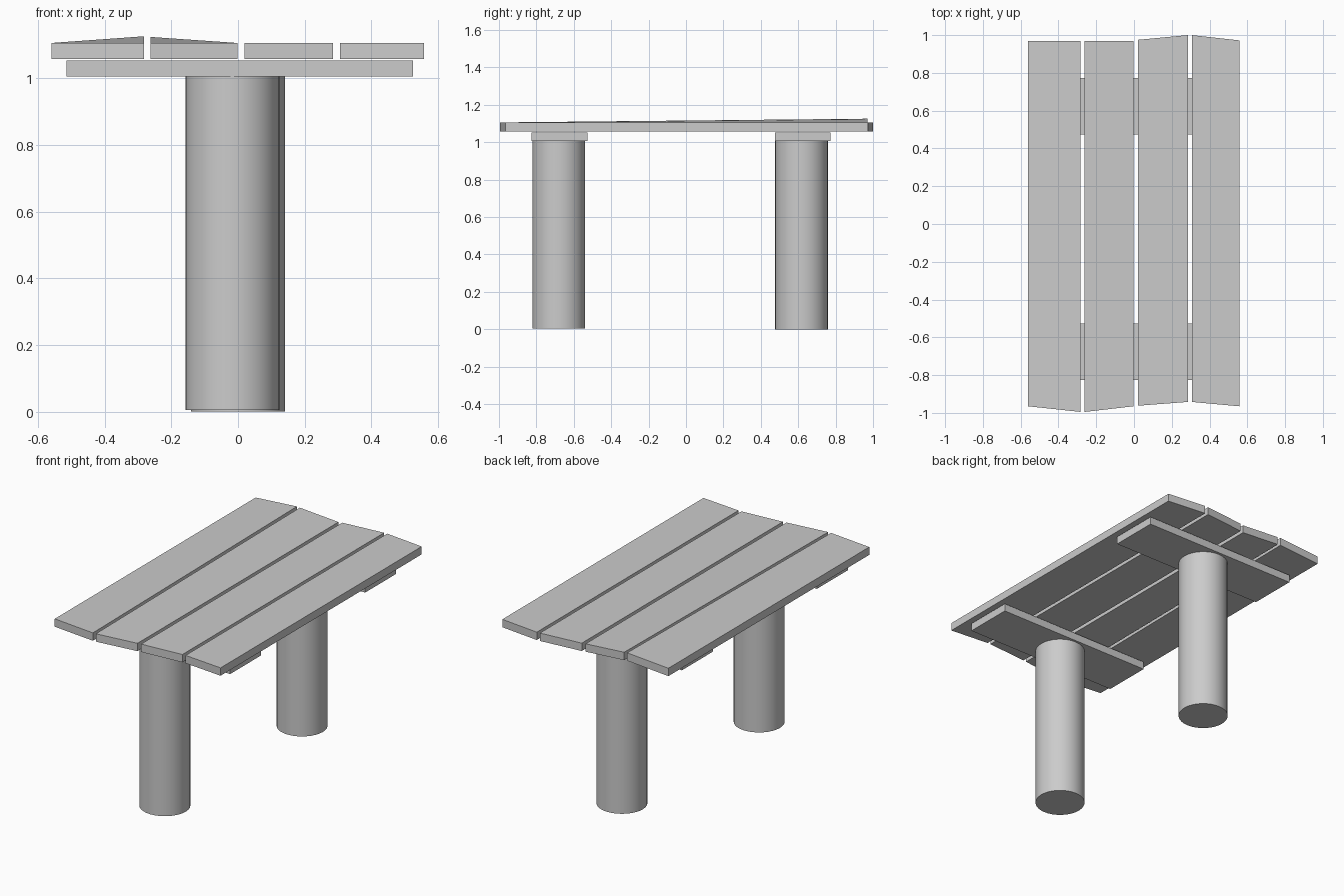
import bpy, bmesh

if "Cube" in bpy.data.objects:
    bpy.data.objects.remove(bpy.data.objects["Cube"])


def slab(name, x0, x1, ys, z0, z1, lift=(0, 0)):
    """Board with corner y values (front left, front right, back right, back left)
    and an optional lift of the back right / back left corners."""
    lifts = (0, 0, *lift)
    xs = (x0, x1, x1, x0)
    bm = bmesh.new()
    low, high = ([bm.verts.new((x, y, z + l)) for x, y, l in zip(xs, ys, lifts)]
                 for z in (z0, z1))
    bm.faces.new(low[::-1])
    bm.faces.new(high)
    for i in range(4):
        j = (i + 1) % 4
        bm.faces.new((low[i], low[j], high[j], high[i]))
    bmesh.ops.recalc_face_normals(bm, faces=bm.faces)
    mesh = bpy.data.meshes.new(name)
    bm.to_mesh(mesh)
    bm.free()
    obj = bpy.data.objects.new(name, mesh)
    bpy.context.collection.objects.link(obj)
    return obj


def post(name, x, y, z0, z1, radius=0.141):
    bpy.ops.mesh.primitive_cylinder_add(vertices=32, radius=radius, depth=z1 - z0,
                                        location=(x, y, (z0 + z1) / 2))
    bpy.context.object.name = name
    bpy.ops.object.shade_smooth_by_angle()


# Tabletop planks with skewed, weathered ends
planks = [
    (-0.56, -0.282, (-0.965, -0.995, 0.97, 0.97), (0.02, 0)),
    (-0.262, -0.002, (-0.995, -0.965, 0.97, 0.97), (0, 0.018)),
    (0.02, 0.285, (-0.962, -0.942, 1.0, 0.975), (0, 0)),
    (0.306, 0.558, (-0.942, -0.965, 0.972, 1.0), (0, 0)),
]
for i, (x0, x1, ys, lift) in enumerate(planks, 1):
    slab(f"plank_{i}", x0, x1, ys, 1.058, 1.106, lift)

# Cross supports under the planks
for name, y0, y1 in (("front_support", -0.825, -0.527), ("back_support", 0.475, 0.773)):
    slab(name, -0.514, 0.525, (y0, y0, y1, y1), 1.006, 1.053)

# Round legs
post("front_leg", -0.017, -0.68, 0.005, 1.006)
post("back_leg", 0.0, 0.617, 0.0, 1.006)
